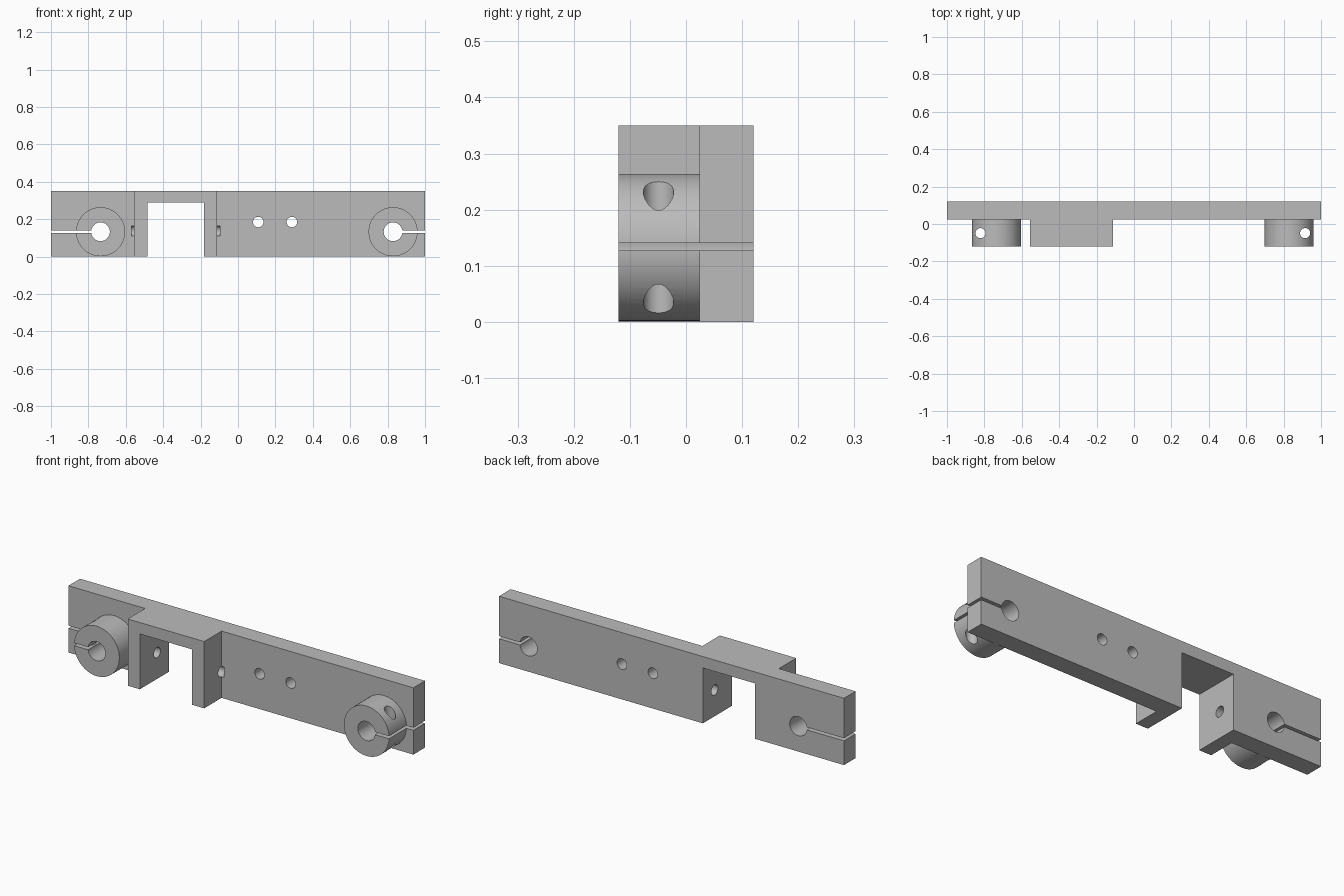
import bpy, math

cube = bpy.data.objects.get("Cube")
if cube:
    bpy.data.objects.remove(cube, do_unlink=True)

grey = bpy.data.materials.new("plain grey")
grey.use_nodes = True
COLOUR = (0.5, 0.5, 0.5, 1)
grey.diffuse_color = COLOUR
grey.node_tree.nodes["Principled BSDF"].inputs["Base Color"].default_value = COLOUR

FRONT, FACE, BACK, HEIGHT = -0.12, 0.024, 0.12, 0.35
BOSS_Z, BOSS_R = 0.133, 0.131


def box(name, x, y, z):
    """Box from (min, max) pairs."""
    bpy.ops.mesh.primitive_cube_add(size=1, location=[sum(p) / 2 for p in (x, y, z)])
    ob = bpy.context.object
    ob.name = name
    ob.scale = [p[1] - p[0] for p in (x, y, z)]
    bpy.ops.object.transform_apply(location=True, rotation=True, scale=True)
    ob.data.materials.append(grey)
    return ob


def rod(name, axis, radius, length, centre):
    """Cylinder along the x, y or z axis."""
    turn = {"x": (0, math.pi / 2, 0), "y": (math.pi / 2, 0, 0), "z": (0, 0, 0)}[axis]
    bpy.ops.mesh.primitive_cylinder_add(vertices=64, radius=radius, depth=length,
                                        location=centre, rotation=turn)
    ob = bpy.context.object
    ob.name = name
    bpy.ops.object.transform_apply(location=True, rotation=True, scale=True)
    ob.data.materials.append(grey)
    return ob


def combine(target, tool, operation):
    mod = target.modifiers.new(operation.lower(), "BOOLEAN")
    mod.operation, mod.solver, mod.object = operation, "EXACT", tool
    bpy.context.view_layer.objects.active = target
    bpy.ops.object.modifier_apply(modifier=mod.name)
    bpy.data.objects.remove(tool, do_unlink=True)


# Back plate with the raised bracket block
body = box("mounting_bar", (-1, 1), (FACE, BACK), (0, HEIGHT))
combine(body, box("bracket", (-0.555, -0.112), (FRONT, 0.07), (0, HEIGHT)), "UNION")

# Round clamp bosses at both ends
ends = ((-0.735, -1), (0.829, 1))
for x, side in ends:
    boss = rod("clamp_boss", "y", BOSS_R, 0.07 - FRONT, (x, (FRONT + 0.07) / 2, BOSS_Z))
    combine(body, boss, "UNION")

# Notch through bracket and plate
cutters = [box("notch", (-0.485, -0.182), (-0.3, 0.3), (-0.1, 0.29))]

# Bore, clamp slit and vertical screw hole in each boss
for x, side in ends:
    cutters += [
        rod("bore", "y", 0.05, 0.6, (x, 0, BOSS_Z)),
        box("slit", sorted((x, side * 1.1)), (-0.3, 0.3), (0.127, 0.141)),
        rod("screw_hole", "z", 0.027, 0.6, (x + side * 0.086, -0.049, 0.1)),
    ]

# Cross hole through the bracket legs, and two holes through the plate
cutters.append(rod("cross_hole", "x", 0.027, 0.473, (-0.3335, 0.023, 0.138)))
for x in (0.108, 0.288):
    cutters.append(rod("plate_hole", "y", 0.028, 0.6, (x, 0, 0.185)))

for cutter in cutters:
    combine(body, cutter, "DIFFERENCE")

# Smooth the round walls, keep the edges crisp
bpy.ops.object.select_all(action="DESELECT")
body.select_set(True)
bpy.context.view_layer.objects.active = body
bpy.ops.object.shade_smooth_by_angle(angle=math.radians(30))
